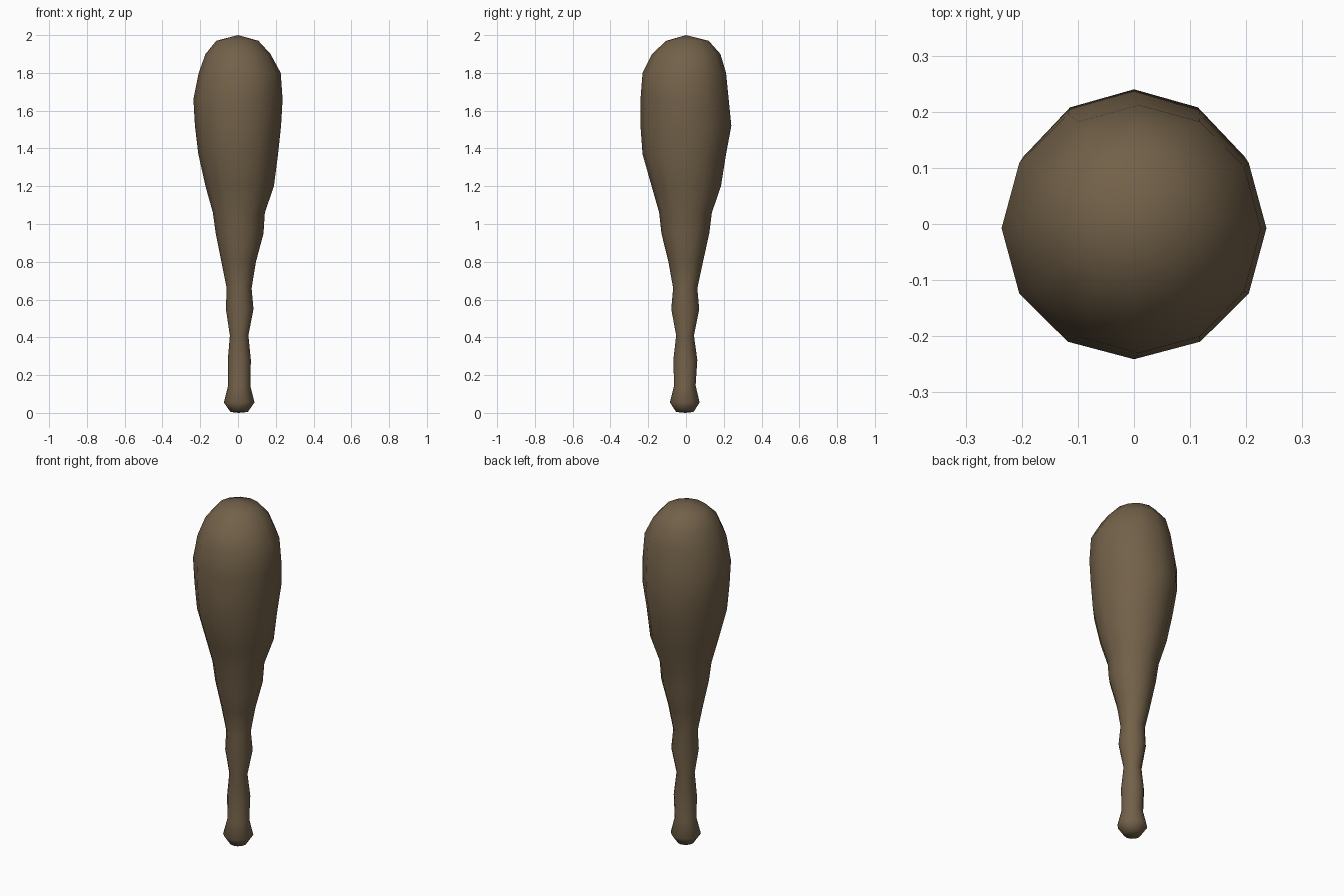
import bpy, bmesh, math

SIDES = 12
# height, left, right, front, back extents of each ring
RINGS = [
    (0.005, -0.040, 0.052, -0.052, 0.040),
    (0.055, -0.075, 0.087, -0.085, 0.072),
    (0.145, -0.052, 0.065, -0.063, 0.051),
    (0.28, -0.054, 0.068, -0.067, 0.060),
    (0.41, -0.043, 0.055, -0.052, 0.042),
    (0.55, -0.064, 0.082, -0.078, 0.070),
    (0.66, -0.060, 0.072, -0.068, 0.060),
    (0.80, -0.088, 0.095, -0.093, 0.090),
    (0.95, -0.118, 0.135, -0.130, 0.123),
    (1.06, -0.133, 0.142, -0.142, 0.137),
    (1.20, -0.172, 0.190, -0.182, 0.185),
    (1.37, -0.210, 0.212, -0.230, 0.212),
    (1.52, -0.228, 0.228, -0.241, 0.240),
    (1.66, -0.236, 0.236, -0.241, 0.226),
    (1.80, -0.208, 0.226, -0.230, 0.212),
    (1.90, -0.172, 0.172, -0.180, 0.182),
    (1.97, -0.115, 0.108, -0.105, 0.120),
]

bm = bmesh.new()
loops = []
for z, left, right, front, back in RINGS:
    cx, cy = (left + right) / 2, (front + back) / 2
    rx, ry = (right - left) / 2, (back - front) / 2
    loops.append([bm.verts.new((cx + rx * math.cos(a), cy + ry * math.sin(a), z))
                  for a in (i * math.tau / SIDES for i in range(SIDES))])

# Shaft and head walls
for low, high in zip(loops, loops[1:]):
    for i in range(SIDES):
        j = (i + 1) % SIDES
        bm.faces.new((low[i], low[j], high[j], high[i]))

# Rounded crown and butt of the handle
crown = bm.verts.new((0, 0, 2.0))
butt = bm.verts.new((0.005, -0.005, 0.0))
for i in range(SIDES):
    j = (i + 1) % SIDES
    bm.faces.new((loops[-1][i], loops[-1][j], crown))
    bm.faces.new((loops[0][j], loops[0][i], butt))
for f in bm.faces:
    f.smooth = True

mesh = bpy.data.meshes.new("wooden_club")
bm.to_mesh(mesh)
bm.free()
club = bpy.data.objects.new("wooden_club", mesh)
bpy.context.collection.objects.link(club)

# Brown wood
wood = bpy.data.materials.new("wood")
wood.diffuse_color = (0.17, 0.12, 0.067, 1)
mesh.materials.append(wood)
